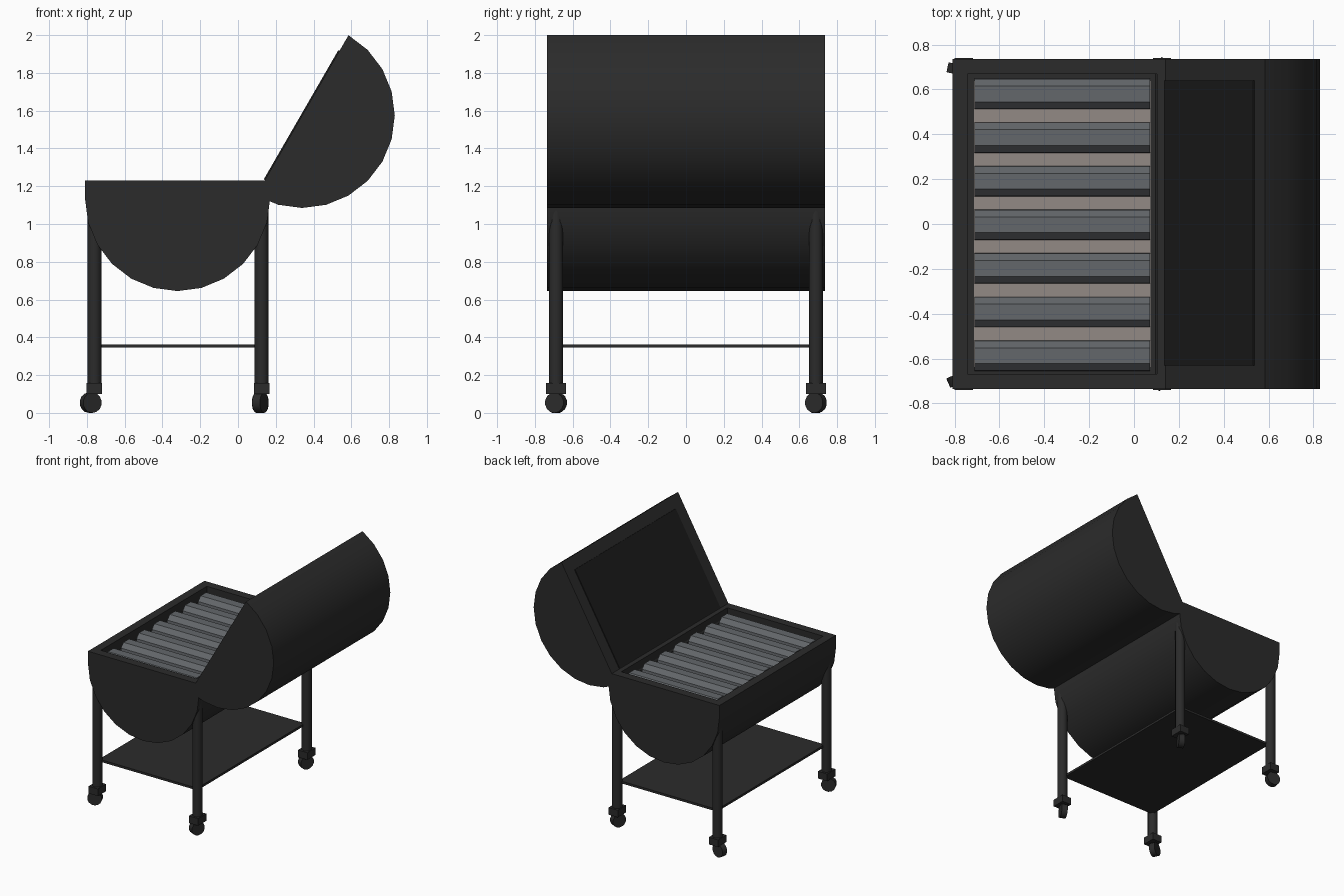
import bpy, bmesh
from math import sin, cos, radians, pi
from mathutils import Matrix, Vector

if "Cube" in bpy.data.objects:
    bpy.data.objects.remove(bpy.data.objects["Cube"])


def mat(name, r, g, b):
    m = bpy.data.materials.new(name)
    m.diffuse_color = (r, g, b, 1)
    m.use_nodes = True
    m.node_tree.nodes["Principled BSDF"].inputs["Base Color"].default_value = m.diffuse_color
    return m


BLACK = mat("black_steel", 0.024, 0.024, 0.024)
DARK = mat("dark_lining", 0.012, 0.012, 0.012)
GREY = mat("grate_grey", 0.125, 0.135, 0.145)
ASH = mat("ash", 0.29, 0.255, 0.235)


def finish(bm, name, material, smooth=False):
    bmesh.ops.recalc_face_normals(bm, faces=bm.faces)
    me = bpy.data.meshes.new(name)
    bm.to_mesh(me)
    bm.free()
    ob = bpy.data.objects.new(name, me)
    bpy.context.collection.objects.link(ob)
    me.materials.append(material)
    if smooth:
        bpy.ops.object.select_all(action='DESELECT')
        ob.select_set(True)
        bpy.context.view_layer.objects.active = ob
        bpy.ops.object.shade_smooth_by_angle(angle=radians(31))
    return ob


def prism(points, depth):
    """Closed outline in local x/z, extruded symmetrically along y."""
    bm = bmesh.new()
    f = bm.faces.new([bm.verts.new((x, -depth, z)) for x, z in points])
    r = bmesh.ops.extrude_face_region(bm, geom=[f])
    vs = [v for v in r['geom'] if isinstance(v, bmesh.types.BMVert)]
    bmesh.ops.translate(bm, verts=vs, vec=(0, 2 * depth, 0))
    bmesh.ops.recalc_face_normals(bm, faces=bm.faces)
    return bm


def box(name, lo, hi, material):
    lo, hi = Vector(lo), Vector(hi)
    bm = bmesh.new()
    m = Matrix.Translation((lo + hi) / 2) @ Matrix.Diagonal((*(hi - lo), 1))
    bmesh.ops.create_cube(bm, size=1, matrix=m)
    return finish(bm, name, material)


def cylinder(name, r, length, sides, matrix):
    bm = bmesh.new()
    bmesh.ops.create_cone(bm, cap_ends=True, segments=sides, radius1=r, radius2=r,
                          depth=length, matrix=matrix)
    return finish(bm, name, BLACK, True)


def arc(cx, cz, r, a0, a1, n):
    return [(cx + r * cos(radians(a0 + (a1 - a0) * i / n)),
             cz + r * sin(radians(a0 + (a1 - a0) * i / n))) for i in range(n + 1)]


# Half-drum firebox with a recessed top
R, D = 0.49, 0.735
bm = prism([(-0.81, 1.23)] + arc(-0.32, 1.135, R, 180, 360, 12) + [(0.17, 1.23)], D)
top = max(bm.faces, key=lambda f: f.normal.z)
bmesh.ops.inset_region(bm, faces=[top], thickness=0.095)
bmesh.ops.inset_region(bm, faces=[top], thickness=0.0001, depth=-0.085)
finish(bm, "firebox", BLACK, True)

# Ash bed and grate bars
box("ash_bed", (-0.713, -0.638, 1.14), (0.073, 0.638, 1.15), ASH)
bar = [(-0.068, 1.148), (-0.066, 1.176), (-0.035, 1.21),
       (0.035, 1.21), (0.066, 1.176), (0.068, 1.148)]
for i in range(7):
    bm = prism(bar, 0.392)
    bmesh.ops.transform(bm, verts=bm.verts, matrix=Matrix.Translation(
        (-0.32, 0.575 - 0.1945 * i + 0.005, 0)) @ Matrix.Rotation(pi / 2, 4, 'Z'))
    finish(bm, f"grate_bar_{i + 1}", GREY)

# Open lid: half drum tilted 60 degrees, with dark lining panel
LX, LZ = 0.34, 1.575
finish(prism(arc(LX, LZ, R, 60, -120, 12), D), "lid", BLACK, True)
lining = box("lid_lining", (-0.395, -0.63, -0.01), (0.395, 0.64, 0.007), DARK)
lining.matrix_world = Matrix.Translation((LX, 0, LZ)) @ Matrix.Rotation(radians(-60), 4, 'Y')

# Legs with caster blocks and swivelled wheels
swivel = {(-1, -1): 24, (-1, 1): -12, (1, -1): 65, (1, 1): 62}
for (sx, sy), ang in swivel.items():
    tag = ("left" if sx < 0 else "right") + ("_front" if sy < 0 else "_back")
    x, y = (-0.76 if sx < 0 else 0.125), sy * 0.688
    cylinder(f"leg_{tag}", 0.037, 1.04, 16, Matrix.Translation((x, y, 0.63)))
    box(f"caster_block_{tag}", (x - 0.041, y - 0.052, 0.1), (x + 0.041, y + 0.052, 0.157), BLACK)
    wx = -0.78 if sx < 0 else 0.118
    cylinder(f"wheel_{tag}", 0.054, 0.045, 14,
             Matrix.Translation((wx, y, 0.054)) @ Matrix.Rotation(radians(ang), 4, 'Z')
             @ Matrix.Rotation(pi / 2, 4, 'X'))

# Lower shelf
box("shelf", (-0.75, -0.678, 0.345), (0.115, 0.678, 0.363), BLACK)
